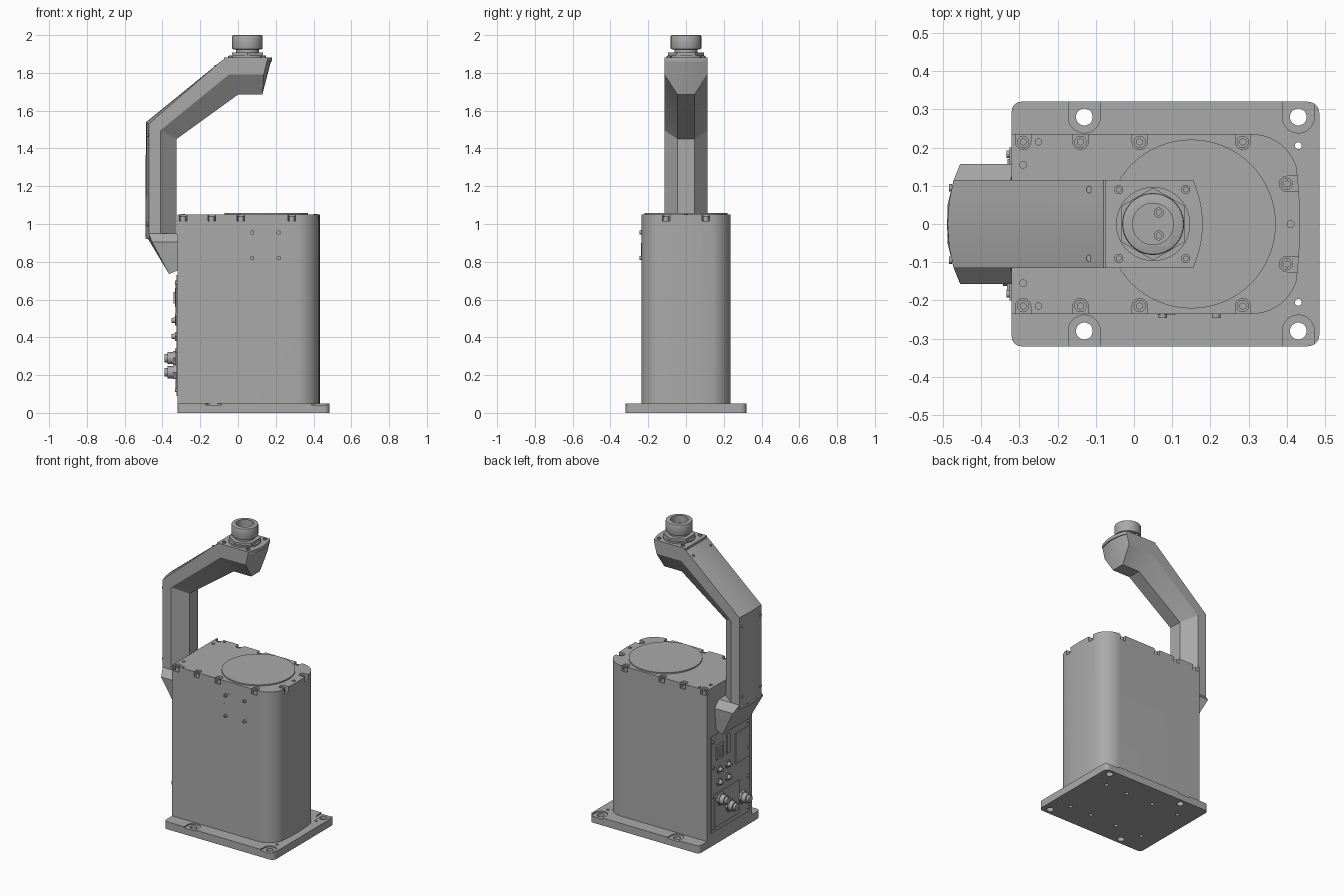
import bpy, bmesh
from math import sin, cos, pi, radians
from mathutils import Matrix, Vector

cube = bpy.data.objects.get("Cube")
if cube:
    bpy.data.objects.remove(cube, do_unlink=True)

grey = bpy.data.materials.new("machine grey")
grey.use_nodes = True
grey.diffuse_color = (0.4, 0.4, 0.4, 1)
grey.node_tree.nodes["Principled BSDF"].inputs["Base Color"].default_value = (0.4, 0.4, 0.4, 1)

# Rotations that turn local z into the wanted direction
AXES = {"z": Matrix.Identity(4), "-x": Matrix.Rotation(-pi / 2, 4, "Y"),
        "-y": Matrix.Rotation(pi / 2, 4, "X")}


def finish(name, bm):
    bmesh.ops.recalc_face_normals(bm, faces=bm.faces)
    mesh = bpy.data.meshes.new(name)
    bm.to_mesh(mesh)
    bm.free()
    mesh.materials.append(grey)
    ob = bpy.data.objects.new(name, mesh)
    bpy.context.collection.objects.link(ob)
    return ob


def activate(ob):
    bpy.ops.object.select_all(action="DESELECT")
    ob.select_set(True)
    bpy.context.view_layer.objects.active = ob


def prism(name, outline, z0, z1):
    bm = bmesh.new()
    face = bm.faces.new([bm.verts.new((x, y, z0)) for x, y in outline])
    top = bmesh.ops.extrude_face_region(bm, geom=[face])["geom"]
    bmesh.ops.translate(bm, vec=(0, 0, z1 - z0),
                        verts=[v for v in top if isinstance(v, bmesh.types.BMVert)])
    return finish(name, bm)


def cyl(name, at, r, depth, axis="z", sides=32, r2=None):
    bm = bmesh.new()
    bmesh.ops.create_cone(bm, cap_ends=True, segments=sides, radius1=r,
                          radius2=r if r2 is None else r2, depth=depth,
                          matrix=Matrix.Translation(at) @ AXES[axis]
                          @ Matrix.Translation((0, 0, depth / 2)))
    return finish(name, bm)


def box(name, low, high):
    outline = [(low[0], low[1]), (high[0], low[1]), (high[0], high[1]), (low[0], high[1])]
    return prism(name, outline, low[2], high[2])


def arc(cx, cy, r, a0, a1, n=10):
    return [(cx + r * cos(radians(a0 + (a1 - a0) * i / n)),
             cy + r * sin(radians(a0 + (a1 - a0) * i / n))) for i in range(n + 1)]


def slot(cx, cy, r, direction, length):
    """U-shaped outline whose open end runs in the given direction (degrees)."""
    pts = arc(cx, cy, r, direction + 90, direction + 270)
    dx, dy = length * cos(radians(direction)), length * sin(radians(direction))
    return pts + [(pts[-1][0] + dx, pts[-1][1] + dy), (pts[0][0] + dx, pts[0][1] + dy)]


def cut(ob, cutter):
    mod = ob.modifiers.new("cut", "BOOLEAN")
    mod.operation, mod.solver, mod.object = "DIFFERENCE", "EXACT", cutter
    activate(ob)
    bpy.ops.object.modifier_apply(modifier=mod.name)
    bpy.data.objects.remove(cutter, do_unlink=True)


def screw(name, at, r, depth, axis="z"):
    """Socket-head screw with a hexagonal recess."""
    head = cyl(name, at, r, depth, axis, 20)
    tip = Vector(at) + AXES[axis] @ Vector((0, 0, depth * 0.5))
    cut(head, cyl("recess", tip, r * 0.55, depth, axis, 6))


# Base plate with spot-faced mounting holes and pin holes
plate = prism("base_plate", arc(0.455, 0.29, 0.03, 0, 90) + arc(-0.295, 0.295, 0.025, 90, 180)
              + arc(-0.295, -0.295, 0.025, 180, 270) + arc(0.455, -0.29, 0.03, 270, 360), 0, 0.05)
for s in (1, -1):
    for x in (-0.13, 0.43):
        cut(plate, prism("spot_face", slot(x, s * 0.28, 0.042, s * 90, 0.1), 0.042, 0.1))
        cut(plate, cyl("hole", (x, s * 0.28, -0.1), 0.022, 0.3))
    cut(plate, cyl("pin_hole", (0.43, s * 0.205, -0.1), 0.009, 0.3, sides=16))
    for x in (-0.2, 0.0, 0.2, 0.36):
        cut(plate, cyl("under_hole", (x, s * 0.17, -0.1), 0.012, 0.12, sides=16))

# Body housing, square at the panel end and rounded at the other
right_side = arc(0.31, 0.115, 0.12, 90, 15)
bow = [(0.432, 0.08), (0.435, 0)]
half = right_side + bow
body = prism("body_housing", [(-0.32, 0.235)] + half
             + [(x, -y) for x, y in reversed(half[:-1])] + [(-0.32, -0.235)], 0.05, 1.05)
for s in (1, -1):
    for x in (-0.29, -0.14, 0.015, 0.285):
        cut(body, prism("notch", slot(x, s * 0.215, 0.02, s * 90, 0.1), 1.015, 1.2))
        screw("lid_screw", (x, s * 0.215, 1.013), 0.016, 0.027)
    cut(body, prism("notch", slot(0.40, s * 0.105, 0.02, 0, 0.1), 1.015, 1.2))
    screw("lid_screw", (0.40, s * 0.105, 1.013), 0.016, 0.027)
    cut(body, cyl("pin_hole", (-0.25, s * 0.215, 1.03), 0.008, 0.1, sides=16))
    screw("small_lid_screw", (-0.29, s * 0.155, 1.048), 0.01, 0.006)
screw("small_lid_screw", (0.41, 0, 1.048), 0.01, 0.006)
cyl("top_disc", (0.15, 0, 1.048), 0.221, 0.01, sides=64)

# Front screws and marker strip
for x in (0.075, 0.215):
    for z in (0.82, 0.955):
        screw("front_screw", (x, -0.233, z), 0.011, 0.013, "-y")
box("marker_upright", (0.062, -0.237, 0.815), (0.066, -0.234, 0.9))
box("marker_bar", (0.066, -0.237, 0.965), (0.11, -0.234, 0.969))

# Arm: faceted section carried along the outer and inner corners of the bends
#            outer x, z      inner x, z      bulge of the outer face
STATIONS = [((-0.472, 0.92), (-0.325, 0.90), 0.018),
            ((-0.472, 1.53), (-0.325, 1.45), 0.018),
            ((-0.08, 1.87), (0.0, 1.685), 0.0),
            ((0.155, 1.87), (0.11, 1.685), 0.0)]
# (y, position from outer to inner, share of bulge)
SECTION = [(0.115, 0, 0), (0.06, 0, 0.75), (0, 0, 1), (-0.06, 0, 0.75), (-0.115, 0, 0),
           (-0.115, 0.42, 0), (-0.045, 1, 0), (0.045, 1, 0), (0.115, 0.42, 0)]
bm = bmesh.new()
rings = []
for outer, inner, bulge in STATIONS:
    o, i = Vector(outer), Vector(inner)
    ring = []
    for y, t, b in SECTION:
        p = o.lerp(i, t) + (o - i).normalized() * bulge * b
        ring.append(bm.verts.new((p.x, y, p.y)))
    rings.append(ring)
for v in rings[-1]:
    v.co.x += 0.022 * (1 - (v.co.y / 0.115) ** 2)
n = len(SECTION)
for a, b in zip(rings, rings[1:]):
    for k in range(n):
        bm.faces.new((a[k], a[(k + 1) % n], b[(k + 1) % n], b[k]))
bm.faces.new(rings[0])
bm.faces.new(rings[-1])
bmesh.ops.triangulate(bm, faces=[f for f in bm.faces if len(f.verts) > 4])
finish("arm", bm)

# Flared bracket joining the arm to the body
bm = bmesh.new()
for s in (1, -1):
    for x, y, z in [(-0.488, 0.05, 0.94), (-0.472, 0.115, 0.95), (-0.322, 0.115, 0.95),
                    (-0.455, 0.157, 0.905), (-0.318, 0.157, 0.905),
                    (-0.365, 0.14, 0.735), (-0.318, 0.14, 0.755)]:
        bm.verts.new((x, s * y, z))
bmesh.ops.convex_hull(bm, input=bm.verts)
finish("arm_bracket", bm)

# Tool head: curved flange, nut, neck and hollow collar
prism("head_flange", [(-0.075, -0.115)] + [(0.155 + 0.025 * (1 - (k / 6) ** 2), 0.115 * k / 6)
                                           for k in range(-6, 7)] + [(-0.075, 0.115)], 1.86, 1.882)
cyl("head_ring", (0.05, 0, 1.88), 0.097, 0.012, sides=48)
cyl("hex_nut", (0.05, 0, 1.89), 0.095, 0.018, sides=6)
cyl("neck", (0.05, 0, 1.9), 0.06, 0.03)
collar = cyl("collar", (0.05, 0, 1.925), 0.081, 0.075, sides=48)
bevel = collar.modifiers.new("edge", "BEVEL")
bevel.width, bevel.segments, bevel.limit_method = 0.006, 2, "ANGLE"
activate(collar)
bpy.ops.object.modifier_apply(modifier="edge")
cut(collar, cyl("bore", (0.05, 0, 1.945), 0.054, 0.1, sides=48))
for s in (1, -1):
    screw("collar_screw", (0.065, s * 0.03, 1.944), 0.013, 0.012)
    for x in (-0.04, 0.135):
        screw("flange_screw", (x, s * 0.09, 1.88), 0.012, 0.01)
    cyl("cover_screw", (-0.116, s * 0.09, 1.83), 0.009, 0.012, sides=16)
    for z in (1.0, 1.47):
        cyl("cover_screw", (-0.476, s * 0.095, z), 0.01, 0.008, "-x", 16)

# Connector panel on the end of the body
PANEL = -0.318
box("connector_panel", (PANEL - 0.008, -0.2, 0.09), (PANEL, 0.2, 0.73))
box("display_window", (PANEL - 0.014, -0.19, 0.46), (PANEL, -0.05, 0.66))
box("card_slot", (PANEL - 0.014, 0.01, 0.56), (PANEL, 0.04, 0.69))
box("power_socket", (PANEL - 0.016, 0.08, 0.56), (PANEL, 0.15, 0.66))
box("power_switch", (PANEL - 0.024, 0.1, 0.58), (PANEL, 0.13, 0.64))
box("lower_panel", (PANEL - 0.013, -0.09, 0.12), (PANEL, 0.17, 0.34))
for y in (0.12, 0.03):
    for z in (0.49, 0.405):
        cyl("air_fitting_base", (PANEL, y, z), 0.027, 0.016, "-x", 6)
        cyl("air_fitting", (PANEL, y, z), 0.018, 0.035, "-x", 20, 0.012)
for y, z in ((0.11, 0.29), (0.02, 0.215), (-0.12, 0.215)):
    cyl("connector_base", (PANEL, y, z), 0.042, 0.025, "-x", 6)
    cyl("connector_body", (PANEL, y, z), 0.032, 0.055, "-x")
    cyl("connector_tip", (PANEL, y, z), 0.022, 0.072, "-x")
for s in (1, -1):
    for z in (0.12, 0.33, 0.52, 0.69):
        cyl("panel_screw", (PANEL, s * 0.183, z), 0.01, 0.016, "-x", 16)

# Smooth curved surfaces, keep edges crisp
for ob in list(bpy.context.scene.objects):
    if ob.type == "MESH":
        activate(ob)
        bpy.ops.object.shade_smooth_by_angle(angle=radians(25))
